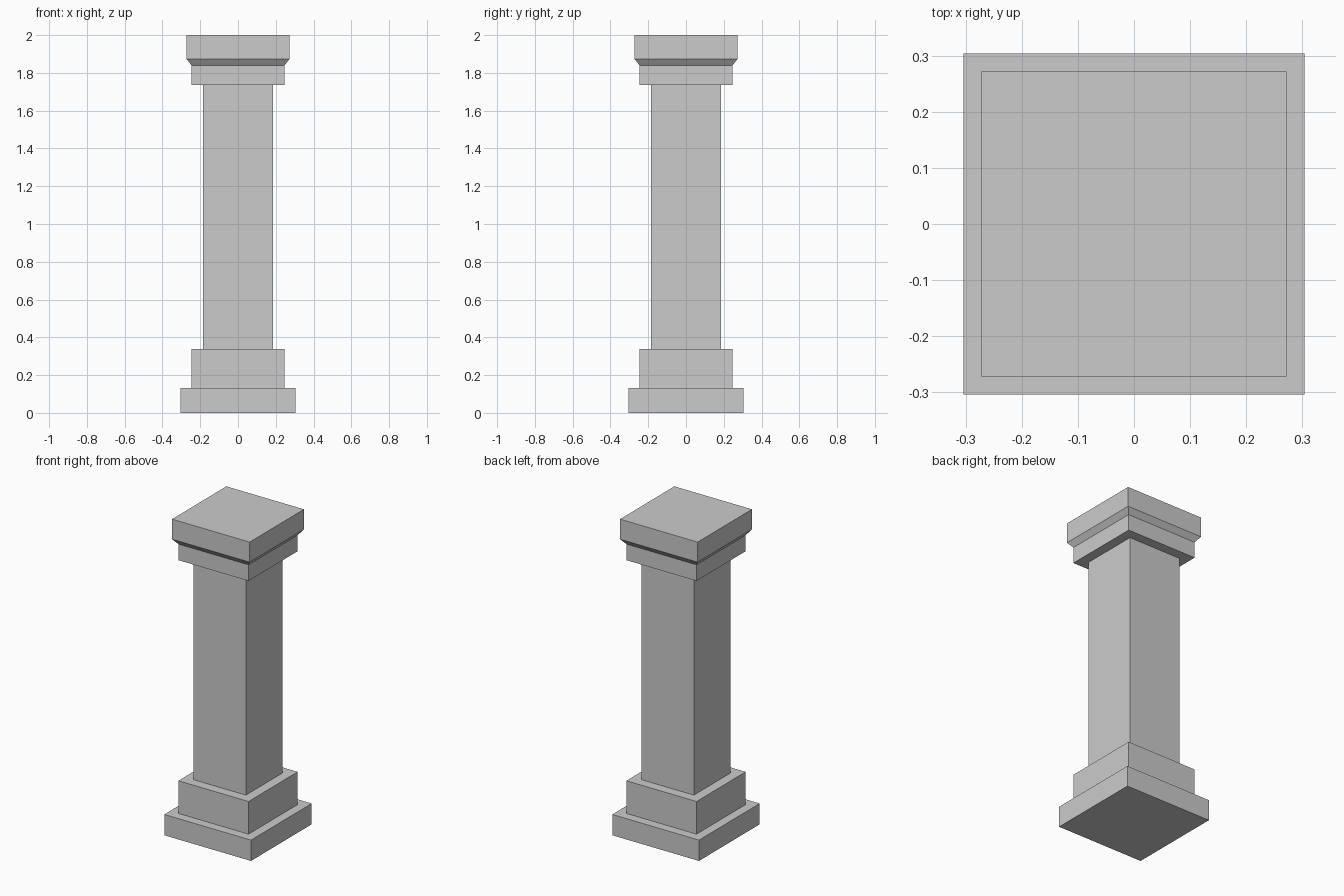
import bpy
import bmesh

cube = bpy.data.objects.get("Cube")
if cube:
    bpy.data.objects.remove(cube, do_unlink=True)

# Single stone colour
GREY = (0.6, 0.6, 0.6, 1.0)
stone = bpy.data.materials.new("grey stone")
stone.use_nodes = True
stone.diffuse_color = GREY
for node in stone.node_tree.nodes:
    if node.type == 'BSDF_PRINCIPLED':
        node.inputs["Base Color"].default_value = GREY


def square_block(name, levels):
    """Square section stacked through (half width, height) levels, capped at both ends."""
    bm = bmesh.new()
    rings = [[bm.verts.new((sx * half, sy * half, z))
              for sx, sy in ((-1, -1), (1, -1), (1, 1), (-1, 1))]
             for half, z in levels]
    for low, high in zip(rings, rings[1:]):
        for i in range(4):
            j = (i + 1) % 4
            bm.faces.new((low[i], low[j], high[j], high[i]))
    bm.faces.new(reversed(rings[0]))
    bm.faces.new(rings[-1])
    mesh = bpy.data.meshes.new(name)
    bm.to_mesh(mesh)
    bm.free()
    mesh.materials.append(stone)
    obj = bpy.data.objects.new(name, mesh)
    bpy.context.collection.objects.link(obj)
    return obj


# Stepped base
square_block("plinth", [(0.304, 0), (0.304, 0.132)])
square_block("base_block", [(0.246, 0.132), (0.246, 0.339)])

# Plain square shaft
square_block("shaft", [(0.184, 0.339), (0.184, 1.737)])

# Capital: neck block, then a slab with a bevelled underside
square_block("neck_block", [(0.246, 1.737), (0.246, 1.839)])
square_block("cap_slab", [(0.246, 1.839), (0.272, 1.873), (0.272, 2.0)])
